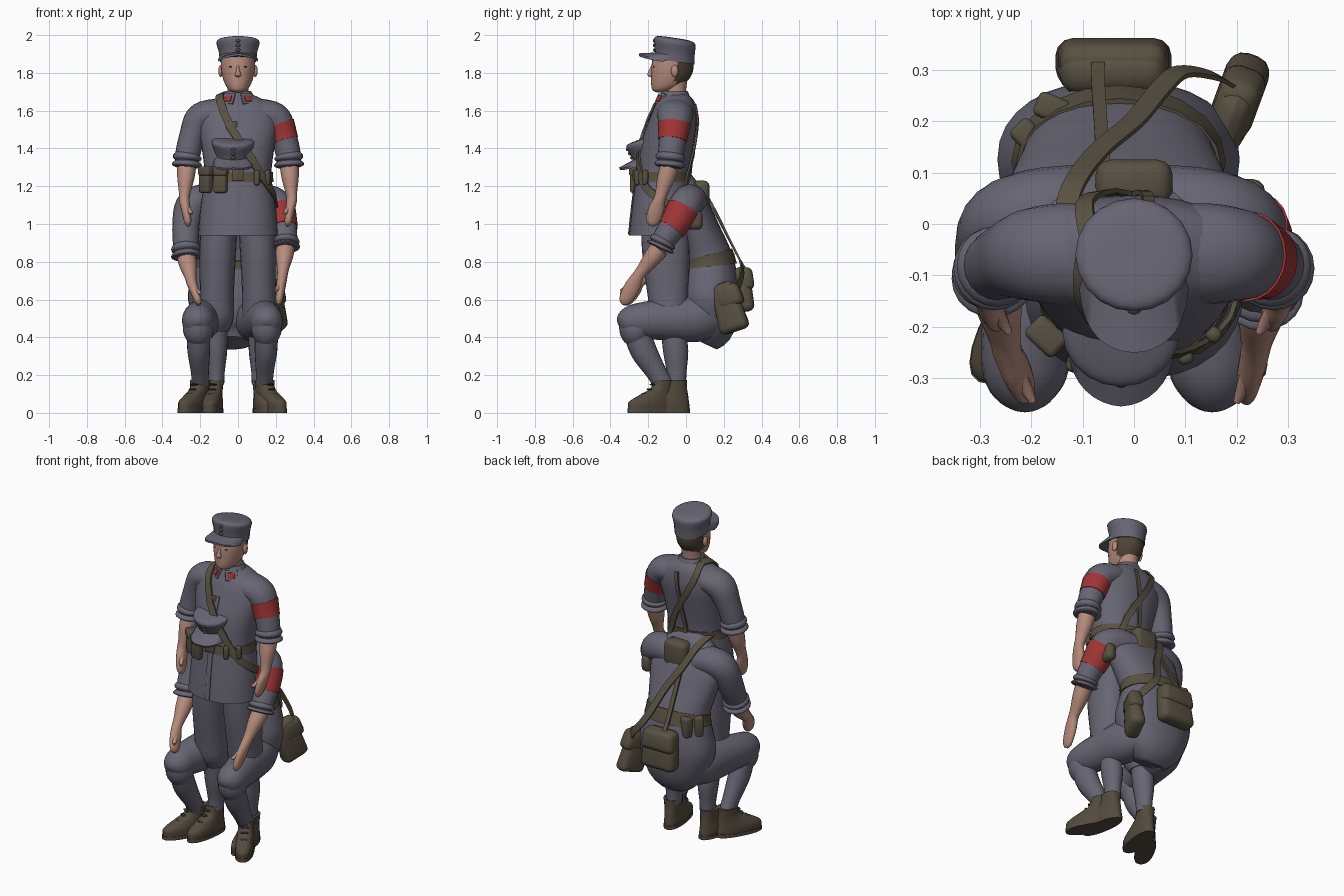
import bpy, bmesh, math
from mathutils import Vector, Matrix
from mathutils.bvhtree import BVHTree

if "Cube" in bpy.data.objects:
    bpy.data.objects.remove(bpy.data.objects["Cube"])

def material(name, rgb):
    m = bpy.data.materials.new(name)
    m.diffuse_color = (*rgb, 1)
    m.use_nodes = True
    m.node_tree.nodes["Principled BSDF"].inputs["Base Color"].default_value = m.diffuse_color
    return m

CLOTH = material("grey blue cloth", (.135, .13, .17))
RED = material("red cloth", (.35, .035, .035))
LEATHER = material("brown canvas", (.098, .082, .054))
BOOT = material("boot leather", (.088, .07, .047))
SKIN = material("skin", (.47, .26, .2))
HAIR = material("brown hair", (.075, .055, .036))
DARK = material("dark detail", (.03, .026, .024))

def mesh(name, verts, faces, mat, M=None):
    bm = bmesh.new()
    vs = [bm.verts.new(M @ Vector(v) if M else v) for v in verts]
    for f in faces:
        bm.faces.new([vs[i] for i in f])
    bmesh.ops.recalc_face_normals(bm, faces=bm.faces)
    me = bpy.data.meshes.new(name)
    bm.to_mesh(me)
    bm.free()
    me.materials.append(mat)
    me.shade_smooth()
    me.set_sharp_from_angle(angle=math.radians(50))
    ob = bpy.data.objects.new(name, me)
    bpy.context.collection.objects.link(ob)
    return ob

def sample(s, t):
    """Smooth interpolation through a list of tuples."""
    i = max(0, min(int(t), len(s) - 2))
    f = t - i
    a, b, c, d = (s[max(0, min(j, len(s) - 1))] for j in (i - 1, i, i + 1, i + 2))
    return [.5 * (2*q + (r-p)*f + (2*p-5*q+4*r-w)*f*f + (3*q-p-3*r+w)*f**3)
            for p, q, r, w in zip(a, b, c, d)]

def bridge(rows, n):
    faces = []
    for i in range(rows - 1):
        a, b = i * n, (i + 1) * n
        faces += [(a+j, a+(j+1) % n, b+(j+1) % n, b+j) for j in range(n)]
    return faces + [tuple(range(n)), tuple(range((rows-1)*n, rows*n))]

def loft(name, secs, mat, ref=None, n=20, k=4, p=2, M=None):
    """Skin of elliptic rings (x, y, z, rx, ry); level rings unless a side axis is given."""
    pts = [sample(secs, i / k) for i in range((len(secs) - 1) * k + 1)]
    verts = []
    for i, s in enumerate(pts):
        u, v = Vector((1, 0, 0)), Vector((0, 1, 0))
        if ref:
            t = (Vector(pts[min(i+1, len(pts)-1)][:3]) - Vector(pts[max(i-1, 0)][:3])).normalized()
            r = Vector(ref)
            u = (r - t * r.dot(t)).normalized()
            v = t.cross(u)
        for j in range(n):
            a = 2 * math.pi * j / n
            c, d = (math.copysign(abs(e) ** (2 / p), e) for e in (math.cos(a), math.sin(a)))
            verts.append(Vector(s[:3]) + u * c * max(s[3], .002) + v * d * max(s[4], .002))
    return mesh(name, verts, bridge(len(pts), n), mat, M)

def band(name, secs, t0, t1, grow, mat, ref=None):
    """Sleeve fitted round part of a loft."""
    ss = [sample(secs, t0 + (t1 - t0) * i / 4) for i in range(5)]
    return loft(name, [(*s[:3], s[3]+grow, s[4]+grow) for s in ss], mat, ref, k=1)

def strap(name, path, width, mat, body=None, lift=.006, outward=(0, .85, .5)):
    """Flat ribbon along a path, laid on a body when one is given."""
    tree = body and BVHTree.FromPolygons([v.co for v in body.data.vertices],
                                         [p.vertices[:] for p in body.data.polygons])
    pts = []
    for i in range((len(path) - 1) * 5 + 1):
        q, nrm = Vector(sample(path, i / 5)), Vector(outward)
        if tree:
            hit, nrm, _, _ = tree.find_nearest(q)
            q = hit + nrm * lift
        pts.append((q, nrm))
    verts = []
    for i, (q, nrm) in enumerate(pts):
        t = pts[min(i+1, len(pts)-1)][0] - pts[max(i-1, 0)][0]
        s = t.cross(nrm).normalized() * width / 2
        h = nrm.normalized() * .005
        verts += [q + s + h, q - s + h, q - s - h, q + s - h]
    return mesh(name, verts, bridge(len(pts), 4), mat)

def box(name, loc, dims, mat, rz=0, rx=0, bevel=.012, taper=1):
    bm = bmesh.new()
    bmesh.ops.create_cube(bm, size=1)
    for v in bm.verts:
        if v.co.z > 0:
            v.co.x *= taper
            v.co.y *= taper
    bmesh.ops.scale(bm, vec=dims, verts=bm.verts)
    bmesh.ops.bevel(bm, geom=bm.edges[:], offset=min(bevel, min(dims) * .45), segments=3, profile=.5, affect='EDGES')
    M = Matrix.Translation(loc) @ Matrix.Rotation(rz, 4, 'Z') @ Matrix.Rotation(rx, 4, 'X')
    bm.verts.index_update()
    vs, fs = [v.co.copy() for v in bm.verts], [[v.index for v in f.verts] for f in bm.faces]
    bm.free()
    return mesh(name, vs, fs, mat, M)

def ball(name, loc, r, mat, M=None):
    x, y, z = loc
    return loft(name, [(x, y, z + r[2]*math.sin(a), r[0]*math.cos(a), r[1]*math.cos(a))
                for a in (math.radians(d) for d in range(-90, 91, 30))], mat, n=12, k=1, M=M)

# Shared soldier parts
def cap(who, M):
    shear = Matrix.Identity(4)
    shear[2][1] = -.15
    M = M @ shear
    loft(who + "_cap", [(0, 0, -.07, .097, .104), (0, 0, -.02, .102, .106), (0, 0, .02, .113, .11),
         (0, 0, .04, .111, .107), (0, 0, .051, .09, .09), (0, 0, .055, .05, .05), (0, 0, .055, .01, .01)], CLOTH, M=M)
    rows = []
    for i in range(17):
        a = math.radians(-80 + 10 * i)
        s, c = math.sin(a), math.cos(a)
        rows += [(.095*s, -.095*c, -.036), (.108*s, -.19*c**.6, -.055 - .014*abs(s)),
                 (.108*s, -.19*c**.6, -.067 - .014*abs(s)), (.095*s, -.095*c, -.06)]
    mesh(who + "_cap_bill", rows, bridge(17, 4), CLOTH, M)
    for z in (.024, -.001, -.026):
        ball(who + "_cap_button", (0, -.108, z), (.013, .008, .009), LEATHER, M)

def arm(who, secs, wrist, tip, armband=None):
    Y = (0, 1, 0)
    loft(who + "_sleeve", secs, CLOTH, Y)
    e = len(secs) - 1
    for a, g in ((e - 1.0, .009), (e - .52, .014)):
        ss = [sample(secs, a + .52 * i / 4) for i in range(5)]
        loft(who + "_rolled_cuff", [(*s[:3], s[3] + g + d, s[4] + g + d)
             for s, d in zip(ss, (-.016, -.002, .003, -.001, -.018))], CLOTH, Y, k=2)
    if armband:
        band(who + "_armband", secs, *armband, .004, RED, Y)
    E, W, T = Vector(secs[-1][:3]), Vector(wrist), Vector(tip)
    loft(who + "_forearm", [(*E, .05, .05), (*E.lerp(W, .35), .047, .045), (*E.lerp(W, .75), .035, .032),
                            (*W, .031, .028), (*W.lerp(T, .3), .04, .026), (*W.lerp(T, .6), .041, .023),
                            (*W.lerp(T, .88), .031, .018), (*T, .012, .008)], SKIN, Y, n=16)
    th = W.lerp(T, .6) + Vector((-.1 * W.x, -.045, .01))
    loft(who + "_thumb", [(*W.lerp(T, .1), .018, .016), (*W.lerp(T, .3).lerp(th, .5), .015, .014),
                          (*th, .007, .007)], SKIN, Y, n=10)

def boot(who, x, y, ang):
    M = Matrix.Translation((x, y, 0)) @ Matrix.Rotation(ang, 4, 'Z')
    loft(who + "_boot", [(0, -.07, 0, .047, .137), (0, -.07, .03, .051, .14), (0, -.068, .06, .051, .134),
         (0, -.038, .095, .046, .1), (0, -.008, .13, .045, .064), (0, 0, .175, .05, .055)], BOOT, p=2.3, M=M)
    loft(who + "_boot_sole", [(0, -.07, 0, .053, .143), (0, -.07, .022, .053, .143)], BOOT, p=2.3, M=M, k=1)
    for z, y0 in ((.1, -.118), (.125, -.085), (.15, -.066)):
        ball(who + "_boot_lace", (0, y0, z), (.024, .012, .005), DARK, M)

def flip(secs):
    return [(-s[0], *s[1:]) for s in secs]

# Standing soldier: tunic
body = [(0, -.13, .94, .212, .172), (0, -.13, 1.08, .2, .157), (0, -.125, 1.2, .183, .146),
        (0, -.12, 1.28, .177, .14), (0, -.1, 1.42, .195, .14), (0, -.072, 1.54, .215, .128),
        (0, -.06, 1.62, .195, .108), (0, -.055, 1.665, .12, .085), (0, -.06, 1.69, .065, .065)]
S = "standing"
tunic = loft("standing_tunic", body, CLOTH, n=32, p=2.2)
band("standing_belt", body, 2.25, 2.95, .009, LEATHER)
strap("standing_tunic_placket", [(0, -.35, z) for z in (.95, 1.1, 1.25, 1.4, 1.6)], .03, CLOTH, tunic, .0)
box("standing_belt_buckle", (0, -.275, 1.26), (.06, .015, .06), LEATHER, bevel=.005)
for x, y, r in ((-.17, -.215, -.75), (-.092, -.265, -.3)):
    box("standing_belt_pouch", (x, y, 1.235), (.07, .05, .14), LEATHER, r)
    box("standing_pouch_flap", (x, y - .003, 1.28), (.075, .055, .05), LEATHER, r)
for x, y, r in ((.1, -.258, .35), (.155, -.215, .8)):
    box("standing_belt_loop", (x, y, 1.245), (.03, .03, .08), LEATHER, r)

# Standing soldier: collar, head and cap
loft("standing_collar", [(0, -.065, 1.63, .115, .1), (0, -.062, 1.665, .09, .085),
     (0, -.058, 1.705, .068, .066), (0, -.058, 1.7, .055, .055)], CLOTH, k=2)
for s in (-1, 1):
    box("collar_wing", (s*.05, -.136, 1.662), (.07, .012, .06), CLOTH, s*.55, -.45, .004)
    box("collar_tab", (s*.052, -.143, 1.664), (.038, .009, .036), RED, s*.55, -.45, .002)
loft("standing_neck", [(0, -.05, 1.65, .058, .058), (0, -.055, 1.7, .055, .055), (0, -.05, 1.77, .058, .058)], SKIN)
head = loft("standing_head", [(0, -.13, 1.697, .02, .025), (0, -.122, 1.708, .045, .055), (0, -.1, 1.735, .066, .084),
            (0, -.08, 1.78, .082, .105), (0, -.072, 1.83, .09, .112), (0, -.07, 1.89, .09, .105)], SKIN, n=28)
head.data.materials.append(HAIR)
for p in head.data.polygons:
    if p.center.z > 1.75 and p.center.y > -.055:
        p.material_index = 1
loft("standing_nose", [(0, -.176, 1.84, .006, .008), (0, -.186, 1.808, .011, .014), (0, -.19, 1.788, .016, .015),
                       (0, -.18, 1.777, .01, .008)], SKIN, n=10)
box("standing_mouth", (0, -.17, 1.752), (.04, .008, .005), HAIR, bevel=.002)
for s in (-1, 1):
    ball("standing_ear", (s * .092, -.06, 1.81), (.012, .02, .032), SKIN)
    ball("standing_eye", (s * .036, -.17, 1.832), (.011, .006, .004), DARK)
cap(S, Matrix.Translation((0, -.06, 1.93)))

# Standing soldier: arms, legs and boots
sleeve = [(.06, -.06, 1.59, .095, .075), (.14, -.058, 1.585, .098, .075), (.203, -.06, 1.555, .09, .08),
          (.24, -.068, 1.47, .075, .07), (.265, -.08, 1.375, .068, .066), (.272, -.088, 1.3, .064, .062)]
for s in (1, -1):
    arm(S, sleeve if s > 0 else flip(sleeve), (s * .285, -.14, 1.13), (s * .262, -.185, .99),
        (2.4, 3.3) if s > 0 else None)
    loft("standing_trouser", [(s*.1, -.11, 1.02, .1, .13), (s*.108, -.105, .82, .096, .125), (s*.112, -.095, .62, .09, .108),
         (s*.115, -.085, .5, .092, .1), (s*.115, -.07, .43, .065, .07)], CLOTH, p=2.2)
    loft("standing_puttee", [(s*.115, -.07, .46, .06, .064), (s*.115, -.055, .33, .058, .067),
         (s*.115, -.05, .22, .045, .053), (s*.115, -.05, .15, .042, .05)], CLOTH)
    boot(S, s * .125, -.05, s * .15)

# Standing soldier: straps and bags
strap("standing_cross_strap", [(-.09, -.03, 1.7), (-.1, -.14, 1.67), (-.06, -.25, 1.56), (.02, -.3, 1.44),
      (.1, -.3, 1.33), (.18, -.25, 1.22), (.22, -.12, 1.12), (.22, .0, 1.08)], .042, LEATHER, tunic, .009)
box("standing_strap_buckle", (-.03, -.208, 1.52), (.05, .015, .05), LEATHER, 0, -.1, .005)
strap("standing_back_strap", [(-.09, -.03, 1.7), (-.1, .08, 1.63), (-.04, .12, 1.5), (.04, .12, 1.38),
      (.12, .1, 1.26), (.2, .05, 1.12)], .036, LEATHER, tunic, .009)
strap("standing_thin_strap", [(.03, .08, 1.64), (.01, .12, 1.48), (-.02, .12, 1.3), (-.02, .12, 1.2)], .022, LEATHER, tunic)
box("standing_back_bag", (0, .08, 1.15), (.15, .09, .16), LEATHER, bevel=.03)
box("standing_side_bag", (.225, .045, 1.02), (.06, .085, .1), LEATHER, bevel=.025)

# Crouching soldier: tunic and seat
C, X, cx = "crouching", (1, 0, 0), -.03
back = [(cx, .09, .37, .1, .08), (cx, .12, .45, .18, .135), (cx, .125, .6, .235, .155), (cx, .125, .72, .215, .148),
        (cx, .115, .82, .19, .13), (cx, .075, .94, .21, .115), (cx, .03, 1.06, .23, .105),
        (cx, .0, 1.15, .2, .09), (cx, -.04, 1.22, .12, .08), (cx, -.07, 1.27, .065, .06)]
ctunic = loft("crouching_tunic", back, CLOTH, X, n=32, p=2.2)
band("crouching_belt", back, 3.55, 4.15, .01, LEATHER, X)
for x, y, r in ((-.205, .17, .8), (-.16, .225, .4)):
    box("crouching_belt_pouch", (x, y, .79), (.065, .05, .12), LEATHER, -r)
loft("crouching_neck", [(cx, -.07, 1.24, .055, .055), (cx, -.13, 1.34, .055, .055)], SKIN)
ball("crouching_head", (cx, -.15, 1.35), (.08, .08, .07), SKIN)
cap(C, Matrix.Translation((-.025, -.195, 1.405)) @ Matrix.Rotation(.45, 4, 'X'))

# Crouching soldier: arms
arm(C, [(.06, .03, 1.12, .085, .08), (.14, .02, 1.125, .087, .085), (.207, -.005, 1.095, .086, .085),
        (.237, -.06, 1.0, .075, .074), (.248, -.115, .92, .064, .066), (.25, -.14, .87, .06, .062)],
    (.235, -.25, .73), (.215, -.335, .575), (2.2, 3.3))
arm(C, [(-.11, .03, 1.12, .085, .08), (-.19, .02, 1.125, .087, .085), (-.25, -.003, 1.09, .086, .085),
        (-.274, -.04, .99, .075, .074), (-.276, -.085, .89, .066, .068), (-.272, -.11, .82, .062, .064)],
    (-.245, -.25, .69), (-.205, -.335, .575))

# Crouching soldier: legs
for s in (-1, 1):
    loft("crouching_thigh", [(cx+s*.09, .15, .52, .1, .11), (cx+s*.12, .05, .5, .115, .125), (cx+s*.155, -.1, .495, .1, .112),
         (cx+s*.177, -.22, .49, .09, .098), (cx+s*.182, -.3, .485, .08, .082), (cx+s*.182, -.345, .48, .05, .05),
         (cx+s*.182, -.362, .475, .01, .01)], CLOTH, X)
    loft("crouching_trouser_gather", [(cx+s*.18, -.27, .5, .075, .085), (cx+s*.18, -.265, .43, .08, .085),
         (cx+s*.178, -.25, .385, .06, .065)], CLOTH, X)
    loft("crouching_puttee", [(cx+s*.18, -.265, .44, .062, .07), (cx+s*.178, -.225, .33, .06, .07),
         (cx+s*.172, -.16, .22, .048, .055), (cx+s*.17, -.115, .14, .043, .05)], CLOTH, X)
    boot(C, cx + s * .17, -.12, s * .5)

# Crouching soldier: bags and straps
box("crouching_back_bag", (-.04, .305, .655), (.23, .095, .24), LEATHER, 0, .12, .035, .88)
box("crouching_back_bag_flap", (-.04, .316, .71), (.22, .085, .12), LEATHER, 0, .12, .03, .92)
box("crouching_side_bag", (.195, .225, .56), (.09, .17, .27), LEATHER, -.35, .3, .035, .75)
box("crouching_side_bag_flap", (.197, .23, .62), (.09, .145, .12), LEATHER, -.35, .3, .03, .85)
strap("crouching_cross_strap", [(-.14, -.1, 1.24), (-.14, -.02, 1.25), (-.12, .07, 1.21), (-.07, .14, 1.1), (0, .2, .98),
      (.05, .26, .86), (.09, .295, .78), (.15, .29, .71), (.19, .27, .66)], .042, LEATHER)
strap("crouching_bag_strap", [(-.05, .05, 1.22), (-.06, .125, 1.11), (-.065, .2, .97), (-.07, .28, .82), (-.07, .33, .74)],
      .026, LEATHER)
